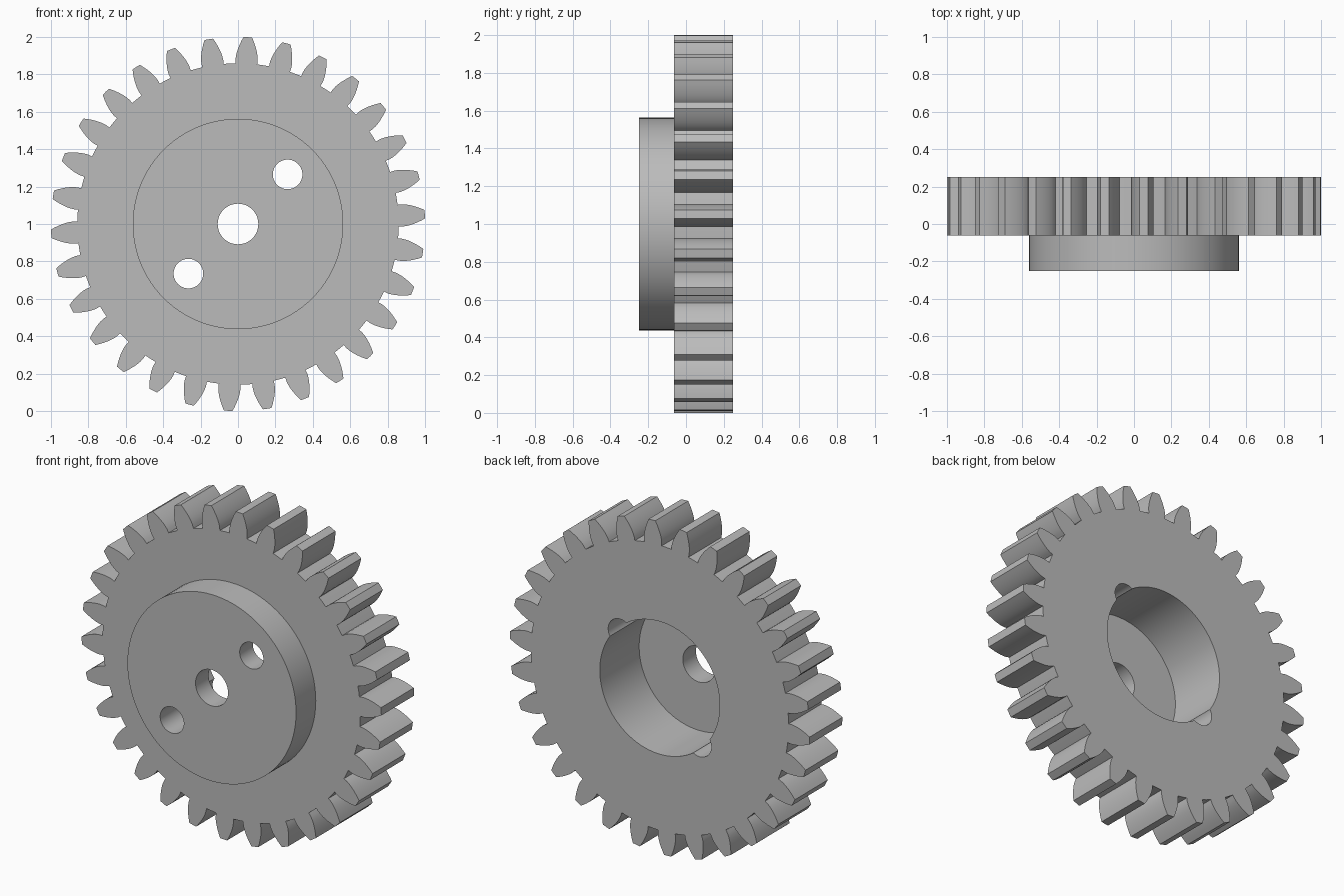
import bpy
import bmesh
from math import sin, cos, tan, acos, pi, radians, sqrt

CENTRE_Z = 1.0
TEETH = 30
MODULE = 0.0625
PITCH_R = TEETH * MODULE / 2
BASE_R = PITCH_R * cos(radians(20))
TIP_R = PITCH_R + MODULE
ROOT_R = PITCH_R - 1.25 * MODULE
FRONT, STEP, BACK = -0.25, -0.0625, 0.25

cube = bpy.data.objects.get("Cube")
if cube:
    bpy.data.objects.remove(cube, do_unlink=True)

steel = bpy.data.materials.new("plain grey")
steel.use_nodes = True
GREY = (0.5, 0.5, 0.5, 1)
steel.diffuse_color = GREY
steel.node_tree.nodes["Principled BSDF"].inputs["Base Color"].default_value = GREY


def prism(name, outline, y0, y1):
    """Extrude an (x, z) outline along y."""
    bm = bmesh.new()
    face = bm.faces.new([bm.verts.new((x, y0, z)) for x, z in outline])
    moved = bmesh.ops.extrude_face_region(bm, geom=[face])["geom"]
    bmesh.ops.translate(bm, vec=(0, y1 - y0, 0),
                        verts=[v for v in moved if isinstance(v, bmesh.types.BMVert)])
    bmesh.ops.recalc_face_normals(bm, faces=bm.faces)
    mesh = bpy.data.meshes.new(name)
    bm.to_mesh(mesh)
    bm.free()
    mesh.materials.append(steel)
    obj = bpy.data.objects.new(name, mesh)
    bpy.context.collection.objects.link(obj)
    return obj


def polar(r, a):
    return r * cos(a), CENTRE_Z + r * sin(a)


def circle(r, x=0, z=0, n=96):
    return [(x + r * cos(2 * pi * i / n), CENTRE_Z + z + r * sin(2 * pi * i / n))
            for i in range(n)]


def involute(r):
    a = acos(min(1, BASE_R / r))
    return tan(a) - a


def half_angle(r):
    """Half the angular thickness of a tooth at radius r."""
    return pi / (2 * TEETH) + involute(PITCH_R) - involute(max(r, BASE_R))


def gear_outline():
    steps = 6
    radii = [ROOT_R] + [BASE_R + (TIP_R - BASE_R) * i / steps for i in range(steps + 1)]
    pts = []
    for k in range(TEETH):
        mid = radians(3) + k * 2 * pi / TEETH
        pts += [polar(r, mid - half_angle(r)) for r in radii]
        pts.append(polar(TIP_R, mid))
        pts += [polar(r, mid + half_angle(r)) for r in reversed(radii)]
        pts.append(polar(ROOT_R, mid + pi / TEETH))
    return pts


def combine(target, tool, operation):
    mod = target.modifiers.new(operation.title(), "BOOLEAN")
    mod.operation = operation
    mod.solver = "EXACT"
    mod.object = tool
    bpy.context.view_layer.objects.active = target
    bpy.ops.object.modifier_apply(modifier=mod.name)
    bpy.data.objects.remove(tool, do_unlink=True)


# Toothed ring with the raised front hub
gear = prism("spur_gear", gear_outline(), STEP, BACK)
combine(gear, prism("hub", circle(0.5625), FRONT, 0.1), "UNION")

# Deep recess in the back, then the shaft hole and two bolt holes
combine(gear, prism("recess", circle(0.4), -0.125, 0.4), "DIFFERENCE")
combine(gear, prism("shaft_hole", circle(0.1085, n=64), -0.4, 0.4), "DIFFERENCE")
offset = 0.375 / sqrt(2)
for side in (1, -1):
    hole = circle(0.079, side * offset, side * offset, 48)
    combine(gear, prism("bolt_hole", hole, -0.4, 0.4), "DIFFERENCE")

# Smooth the curved walls, keep the edges sharp
bpy.ops.object.select_all(action="DESELECT")
gear.select_set(True)
bpy.context.view_layer.objects.active = gear
bpy.ops.object.shade_smooth_by_angle(angle=radians(25))
